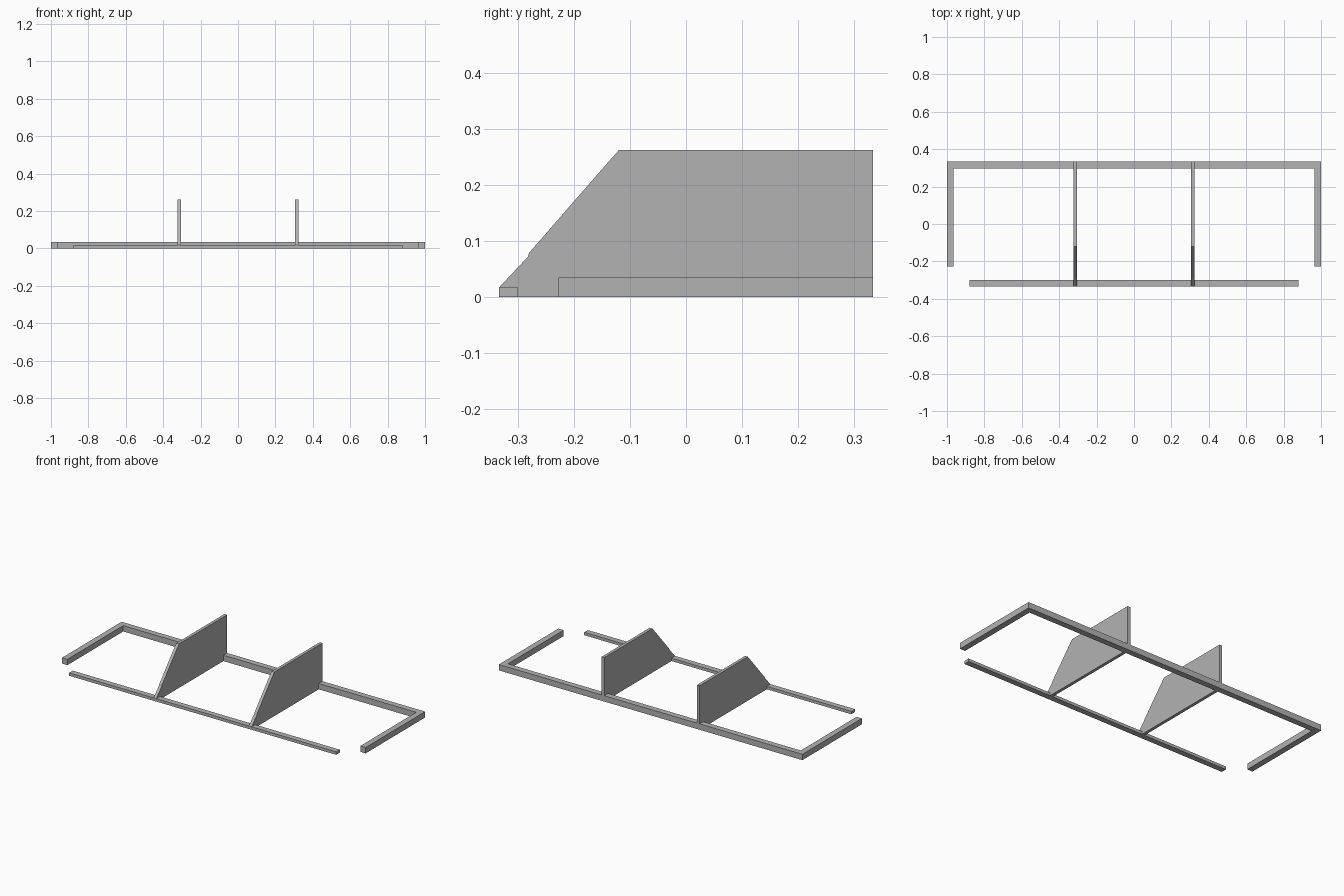
import bpy, bmesh
from mathutils import Vector

if "Cube" in bpy.data.objects:
    bpy.data.objects.remove(bpy.data.objects["Cube"])

grey = bpy.data.materials.new("light grey")
grey.diffuse_color = (0.45, 0.45, 0.45, 1)
grey.use_nodes = True
grey.node_tree.nodes["Principled BSDF"].inputs["Base Color"].default_value = grey.diffuse_color


def prism(name, outline, offset):
    """Extrude a flat outline of 3D points along an offset."""
    bm = bmesh.new()
    face = bm.faces.new([bm.verts.new(p) for p in outline])
    ext = bmesh.ops.extrude_face_region(bm, geom=[face], use_keep_orig=True)
    verts = [v for v in ext["geom"] if isinstance(v, bmesh.types.BMVert)]
    bmesh.ops.translate(bm, verts=verts, vec=Vector(offset))
    bmesh.ops.recalc_face_normals(bm, faces=bm.faces)
    mesh = bpy.data.meshes.new(name)
    bm.to_mesh(mesh)
    bm.free()
    mesh.materials.append(grey)
    obj = bpy.data.objects.new(name, mesh)
    bpy.context.collection.objects.link(obj)
    return obj


# U-shaped base frame: back rail with two side rails
Y, T = 0.333, 0.035
half = [(1, Y), (1, -0.227), (1 - T, -0.227), (1 - T, Y - T)]
frame = half + [(-x, y) for x, y in reversed(half)]
prism("base_frame", [(x, y, 0) for x, y in frame], (0, 0, T))

# Thin front rail
F = 0.0175
rail = [(-0.88, -Y), (0.88, -Y), (0.88, -0.299), (-0.88, -0.299)]
prism("front_rail", [(x, y, 0) for x, y in rail], (0, 0, F))

# Sloped divider panels, notched over the front and back rails
profile = [(-Y, F), (-0.299, F), (-0.299, 0), (Y - T, 0), (Y - T, T),
           (Y, T), (Y, 0.262), (-0.12, 0.262), (-0.205, 0.165),
           (-0.25, 0.113), (-0.279, 0.08), (-0.282, 0.072)]
W = 0.018
for side, x in (("left", -0.314), ("right", 0.314)):
    prism(side + "_divider", [(x - W / 2, y, z) for y, z in profile], (W, 0, 0))
